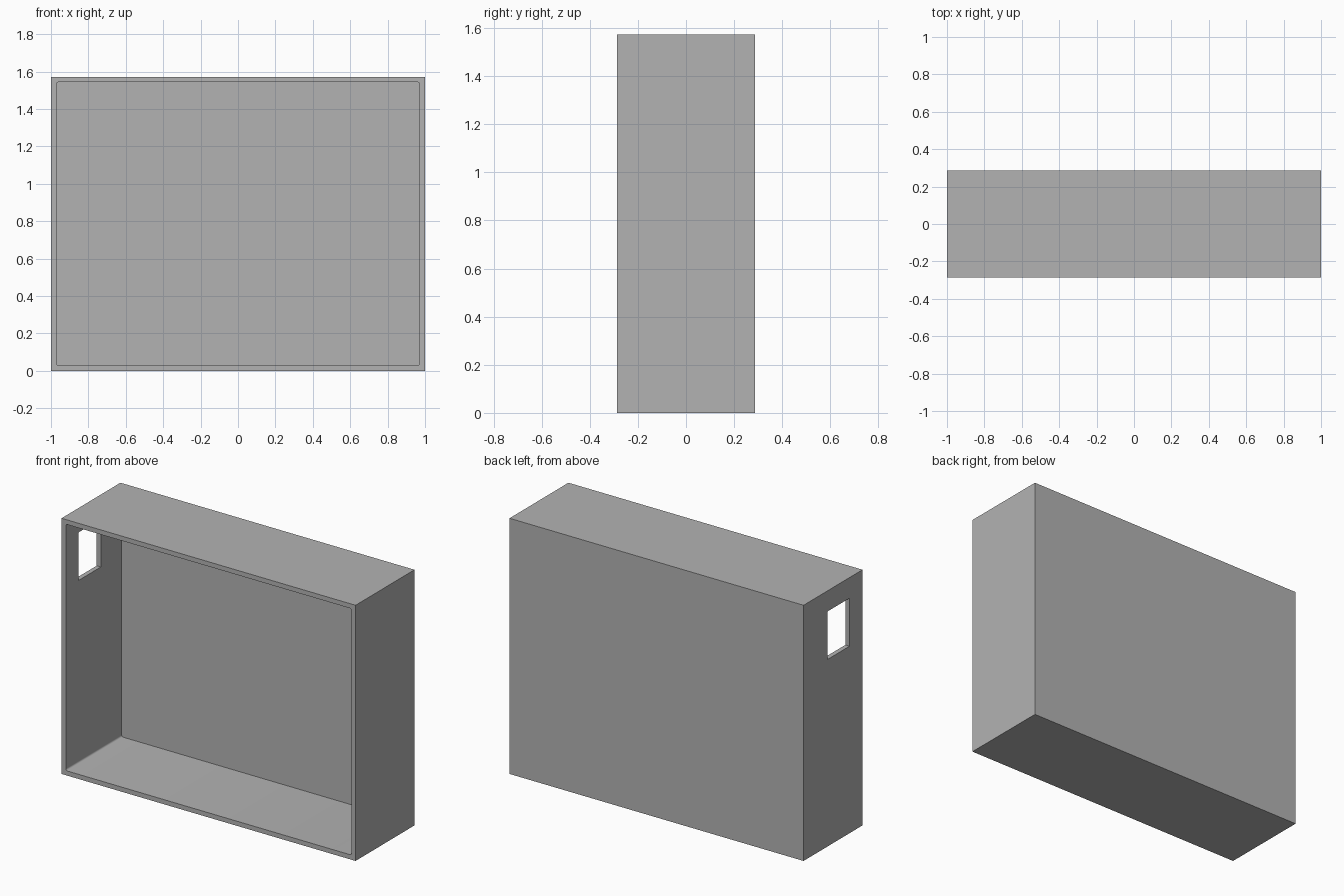
import bpy
import bmesh
from mathutils import Vector

if "Cube" in bpy.data.objects:
    bpy.data.objects.remove(bpy.data.objects["Cube"], do_unlink=True)

WIDTH, DEPTH, HEIGHT, WALL = 2.0, 0.572, 1.572, 0.0286


def box(name, low, high, corner_radius=0):
    """Box between two corners; optionally round the edges running along y."""
    low, high = Vector(low), Vector(high)
    bm = bmesh.new()
    bmesh.ops.create_cube(bm, size=1)
    bmesh.ops.scale(bm, vec=high - low, verts=bm.verts)
    bmesh.ops.translate(bm, vec=(low + high) / 2, verts=bm.verts)
    if corner_radius:
        edges = [e for e in bm.edges
                 if abs((e.verts[0].co - e.verts[1].co).normalized().y) > 0.9]
        bmesh.ops.bevel(bm, geom=edges, offset=corner_radius, segments=4,
                        profile=0.5, affect='EDGES')
    mesh = bpy.data.meshes.new(name)
    bm.to_mesh(mesh)
    bm.free()
    obj = bpy.data.objects.new(name, mesh)
    bpy.context.collection.objects.link(obj)
    return obj


def cut(target, cutter):
    """Subtract the cutter from the target, then discard the cutter."""
    cutter.hide_render = True
    mod = target.modifiers.new("cut", 'BOOLEAN')
    mod.operation = 'DIFFERENCE'
    mod.solver = 'EXACT'
    mod.object = cutter
    bpy.ops.object.select_all(action='DESELECT')
    bpy.context.view_layer.objects.active = target
    target.select_set(True)
    bpy.ops.object.modifier_apply(modifier=mod.name)
    bpy.data.objects.remove(cutter, do_unlink=True)


# Plain grey finish
grey = bpy.data.materials.new("plain grey")
grey.use_nodes = True
colour = (0.45, 0.45, 0.45, 1)
grey.diffuse_color = colour
grey.node_tree.nodes["Principled BSDF"].inputs["Base Color"].default_value = colour

# Outer case
x, y = WIDTH / 2, DEPTH / 2
case = box("open_case", (-x, -y, 0), (x, y, HEIGHT))

# Hollow interior, open at the front, with slightly rounded corners
cut(case, box("interior_cutter", (WALL - x, -y - 0.1, WALL),
              (x - WALL, y - WALL, HEIGHT - WALL), corner_radius=0.011))

# Rectangular opening through the right side wall
cut(case, box("side_opening_cutter", (-x - 0.1, -0.16, 1.15),
              (-x + 0.1, 0.055, 1.445)))

case.data.materials.clear()
case.data.materials.append(grey)
for face in case.data.polygons:
    face.material_index = 0
bpy.ops.object.shade_smooth_by_angle(angle=0.6)
